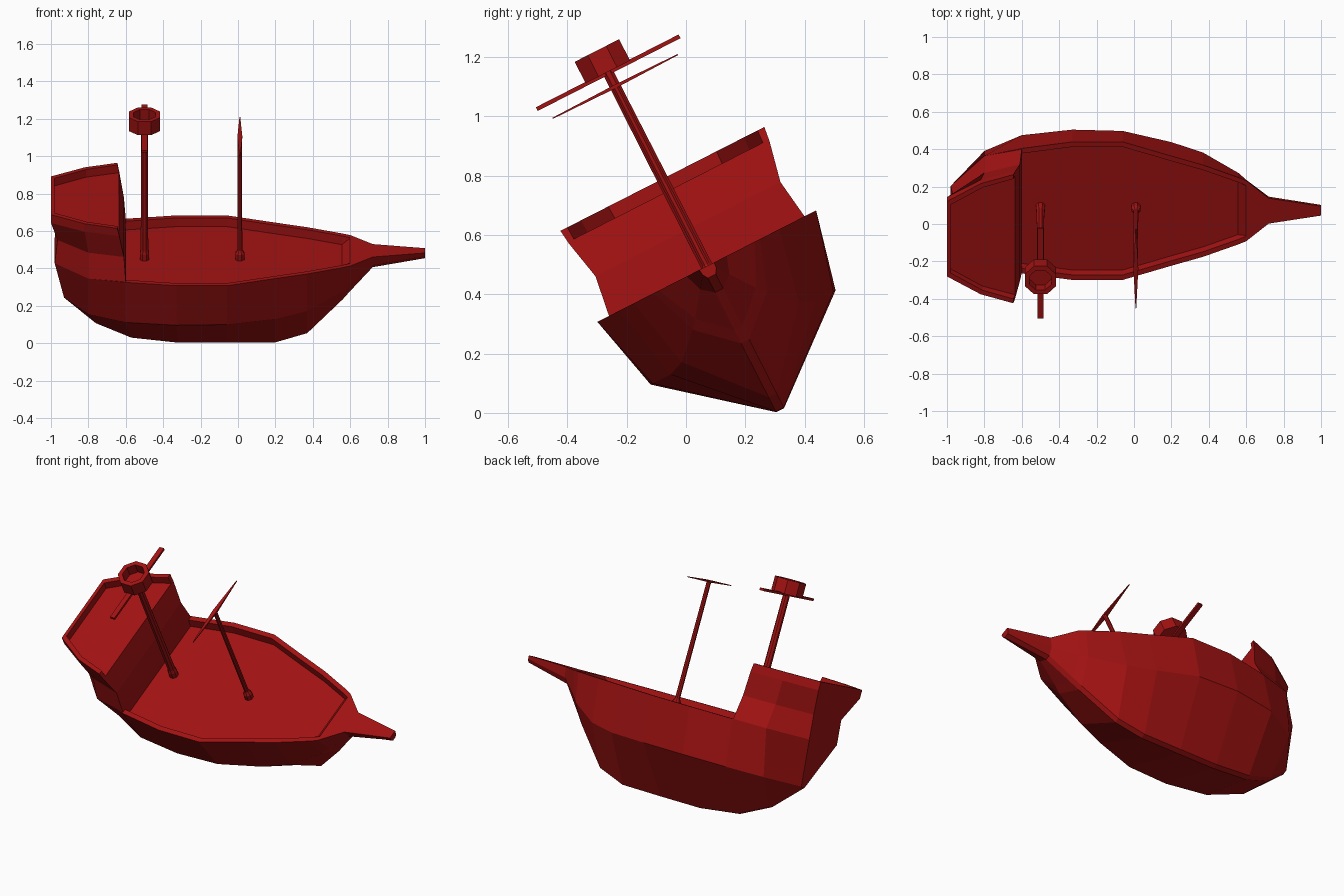
import bpy, bmesh, math
from mathutils import Matrix

if "Cube" in bpy.data.objects:
    bpy.data.objects.remove(bpy.data.objects["Cube"])

# The ship is modelled upright (bow on +x, rail at z = 0), then heeled over
HEEL = Matrix.Translation((0, 0.07, 0.495)) @ Matrix.Rotation(math.radians(27), 4, 'X')
red = bpy.data.materials.new("dark_red")
red.diffuse_color = (0.36, 0.006, 0.006, 1)
red.use_nodes = True
red.node_tree.nodes["Principled BSDF"].inputs["Base Color"].default_value = red.diffuse_color


def finish(name, bm):
    bmesh.ops.remove_doubles(bm, verts=bm.verts, dist=0.0004)
    bmesh.ops.recalc_face_normals(bm, faces=bm.faces)
    me = bpy.data.meshes.new(name)
    bm.to_mesh(me)
    bm.free()
    me.materials.append(red)
    ob = bpy.data.objects.new(name, me)
    bpy.context.collection.objects.link(ob)
    ob.matrix_world = HEEL
    return ob


def loft(name, rings):
    """Skin closed rings of equal length and cap both ends."""
    bm = bmesh.new()
    rows = [[bm.verts.new(p) for p in r] for r in rings]
    n = len(rows[0])
    for a, b in zip(rows, rows[1:]):
        for i in range(n):
            j = (i + 1) % n
            bm.faces.new((a[i], a[j], b[j], b[i]))
    bm.faces.new(rows[0])
    bm.faces.new(rows[-1])
    return finish(name, bm)


def circle(x, r, z, n=8):
    return [(x + r * math.cos(math.tau * (i + .5) / n),
             r * math.sin(math.tau * (i + .5) / n), z) for i in range(n)]


# Hull stations: rim x, rim y, chine x, y, z, keel x, z, inner x, deck depth
stations = [
    (-.98, .15, -.93, .02, -.27, -.93, -.275, -.98, 0),
    (-.80, .33, -.80, .222, -.27, -.76, -.428, -.80, 0),
    (-.601, .374, -.60, .317, -.27, -.57, -.515, -.601, 0),
    (-.60, .375, -.599, .317, -.27, -.569, -.515, -.60, -.05),
    (-.33, .414, -.33, .350, -.27, -.32, -.545, -.33, -.05),
    (-.06, .414, -.06, .342, -.27, -.06, -.545, -.06, -.05),
    (.20, .329, .20, .275, -.27, .20, -.543, .20, -.05),
    (.37, .275, .37, .222, -.25, .37, -.488, .37, -.05),
    (.555, .202, .56, .14, -.17, .56, -.285, .555, -.05),
    (.60, .182, .60, .115, -.14, .60, -.235, .60, 0),
    (.72, .076, .72, .055, -.06, .72, -.092, .72, 0),
    (1.0, .028, 1.0, .026, -.02, 1.0, -.038, 1.0, 0),
]
rings = []
for rx, ry, cx, cy, cz, kx, kz, ix, deck in stations:
    iy = max(ry - .03, ry * .6)
    half = [(ix, iy - .004, deck), (ix, iy, 0), (rx, ry, 0), (cx, cy, cz), (kx, .015, kz)]
    rings.append(half + [(x, -y, z) for x, y, z in reversed(half)])
loft("hull", rings)

# Stern castle: horizontal outlines (front, side, stern) from bottom to rail and inner deck
levels = [
    (0, (-.60, .370), (-.80, .330), (-.98, .15)),
    (.14, (-.61, .350), (-.80, .300), (-.965, .15)),
    (.28, (-.635, .380), (-.82, .328), (-1.0, .225)),
    (.33, (-.645, .386), (-.82, .332), (-1.0, .225)),
    (.33, (-.645, .360), (-.81, .308), (-.98, .205)),
    (.285, (-.635, .358), (-.81, .306), (-.98, .203)),
]
bm = bmesh.new()
rows = []
for z, *pts in levels:
    full = pts + [(x, -y) for x, y in reversed(pts)]
    rows.append([bm.verts.new((x, y, z)) for x, y in full])
for a, b in zip(rows, rows[1:]):
    for i in range(5):
        bm.faces.new((a[i], a[i + 1], b[i + 1], b[i]))
bm.faces.new(rows[0])
bm.faces.new(rows[5])
# Front wall and open rail ends
bm.faces.new((rows[0][0], rows[1][0], rows[1][5], rows[0][5]))
bm.faces.new((rows[1][0], rows[2][0], rows[5][0], rows[5][5], rows[2][5], rows[1][5]))
for k in (0, 5):
    bm.faces.new([rows[i][k] for i in (2, 3, 4, 5)])
finish("stern_castle", bm)

# Masts with thicker feet
for name, x, r, foot, top in (("main_mast", -.5, .022, .027, .74), ("fore_mast", .01, .014, .026, .685)):
    loft(name, [circle(x, foot, -.055), circle(x, foot, -.015),
                circle(x, r, .005), circle(x, r * .9, top)])

# Yards: flat bar on the main mast, pointed spar on the fore mast
def yard(name, x, z, sections):
    loft(name, [[(x - w, y, z - h), (x + w, y, z - h), (x + w, y, z + h), (x - w, y, z + h)]
                for y, w, h in sections])

yard("main_yard", -.5, .732, [(-.27, .015, .007), (.27, .015, .007)])
yard("fore_yard", .01, .68, [(-.237, .002, .002), (0, .013, .006), (.237, .002, .002)])

# Crow's nest: hollow octagonal tub
loft("lookout_tub", [circle(-.5, .091, .735), circle(-.5, .091, .816),
                     circle(-.5, .064, .816), circle(-.5, .064, .755)])
